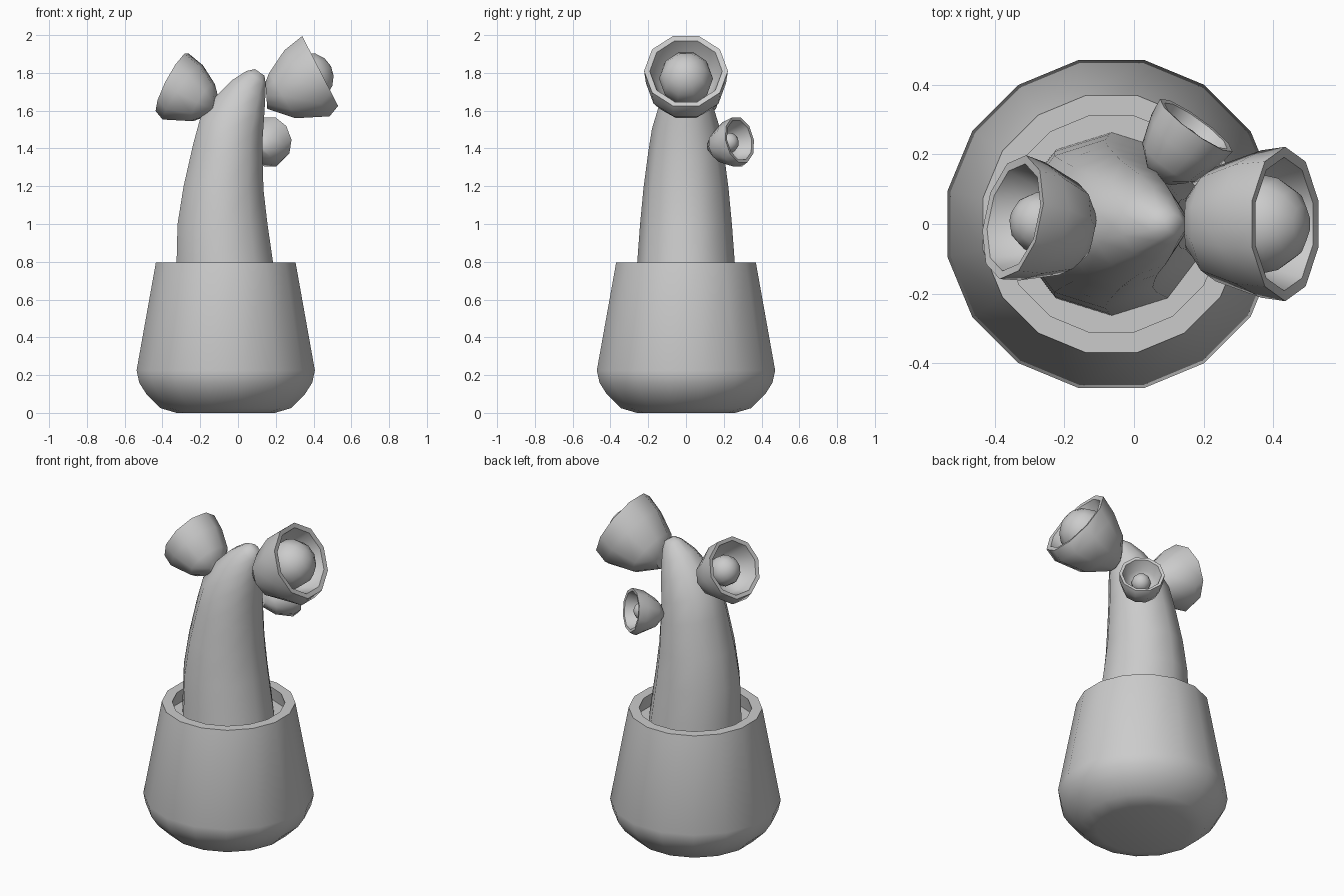
import bpy, bmesh, math
from mathutils import Vector, Matrix

if "Cube" in bpy.data.objects:
    bpy.data.objects.remove(bpy.data.objects["Cube"])


def finish(name, bm, angle=50):
    bmesh.ops.recalc_face_normals(bm, faces=bm.faces)
    me = bpy.data.meshes.new(name)
    bm.to_mesh(me)
    bm.free()
    ob = bpy.data.objects.new(name, me)
    bpy.context.collection.objects.link(ob)
    bpy.ops.object.select_all(action='DESELECT')
    ob.select_set(True)
    bpy.context.view_layer.objects.active = ob
    bpy.ops.object.shade_smooth_by_angle(angle=math.radians(angle))
    return ob


def skin(bm, rings):
    # bridge successive rings and cap both ends
    rows = [[bm.verts.new(p) for p in r] for r in rings]
    n = len(rows[0])
    for a, b in zip(rows, rows[1:]):
        for i in range(n):
            j = (i + 1) % n
            bm.faces.new((a[i], a[j], b[j], b[i]))
    bm.faces.new(rows[0])
    bm.faces.new(rows[-1])


def slanted_ring(xl, zl, xr, zr, hy, n=10):
    # ring through two side-view silhouette points, with half-width hy in y
    mid = Vector(((xl + xr) / 2, 0, (zl + zr) / 2))
    half = Vector(((xr - xl) / 2, 0, (zr - zl) / 2)) / math.cos(math.pi / n)
    pts = []
    for k in range(n):
        a = math.pi / 2 + k * math.tau / n
        pts.append(mid + half * math.cos(a) + Vector((0, hy * math.sin(a), 0)))
    return pts


# Pot: 16-sided, flats on the axes, closed by the soil surface
profile = [(.26, 0), (.345, .025), (.42, .1), (.458, .16), (.472, .225),
           (.37, .795), (.312, .795), (.325, .71)]
bm = bmesh.new()
rings = []
for r, z in profile:
    R = r / math.cos(math.pi / 16)
    rings.append([(-.065 + R * math.cos((k + .5) * math.tau / 16),
                   R * math.sin((k + .5) * math.tau / 16), z) for k in range(16)])
skin(bm, rings)
finish("pot", bm, 40)

# Trunk: tapering stem that bends toward +x
trunk = [(-.325, .68, .2, .68, .265), (-.325, .8, .185, .8, .258),
         (-.32, 1.0, .156, 1.0, .243), (-.288, 1.2, .135, 1.18, .225),
         (-.238, 1.42, .13, 1.34, .2), (-.2, 1.56, .13, 1.45, .18),
         (-.114, 1.68, .138, 1.56, .145), (-.034, 1.76, .144, 1.66, .105),
         (.045, 1.81, .147, 1.74, .06), (.09, 1.82, .14, 1.785, .028)]
bm = bmesh.new()
skin(bm, [slanted_ring(*t) for t in trunk])
finish("trunk", bm)

# Flower cup in local space (origin at the rim centre): outside, then inside
cup = [(-.292, -.06, -.282, -.20, .075), (-.272, -.01, -.132, -.25, .165),
       (-.191, .11, .048, -.24, .212), (-.097, .185, .093, -.185, .222),
       (-.088, .16, .078, -.163, .192), (-.165, .07, -.02, -.19, .155),
       (-.19, -.01, -.12, -.15, .08)]


def flower(name, loc, scale, pitch, yaw, ball):
    m = (Matrix.Translation(loc) @ Matrix.Rotation(math.radians(yaw), 4, 'Z')
         @ Matrix.Rotation(math.radians(pitch), 4, 'Y') @ Matrix.Scale(scale, 4))
    bm = bmesh.new()
    skin(bm, [slanted_ring(*c) for c in cup])
    bm.transform(m)
    finish(name + "_cup", bm)
    # round centre, sitting deeper when smaller
    d = .143 - ball
    bm = bmesh.new()
    bmesh.ops.create_uvsphere(bm, u_segments=10, v_segments=8, radius=ball)
    axis = Vector((.889, 0, .457))
    bm.transform(Vector((0, 0, 1)).rotation_difference(axis).to_matrix().to_4x4())
    bm.transform(m @ Matrix.Translation(Vector((-.072, 0, -.04)) - axis * d))
    finish(name + "_centre", bm)


flower("large_flower", (.437, 0, 1.81), 1, 0, 0, .143)
flower("medium_flower", (-.35, .02, 1.75), .82, 0, 168, .11)
flower("small_flower", (.18, .285, 1.445), .58, 17, 54, .095)
